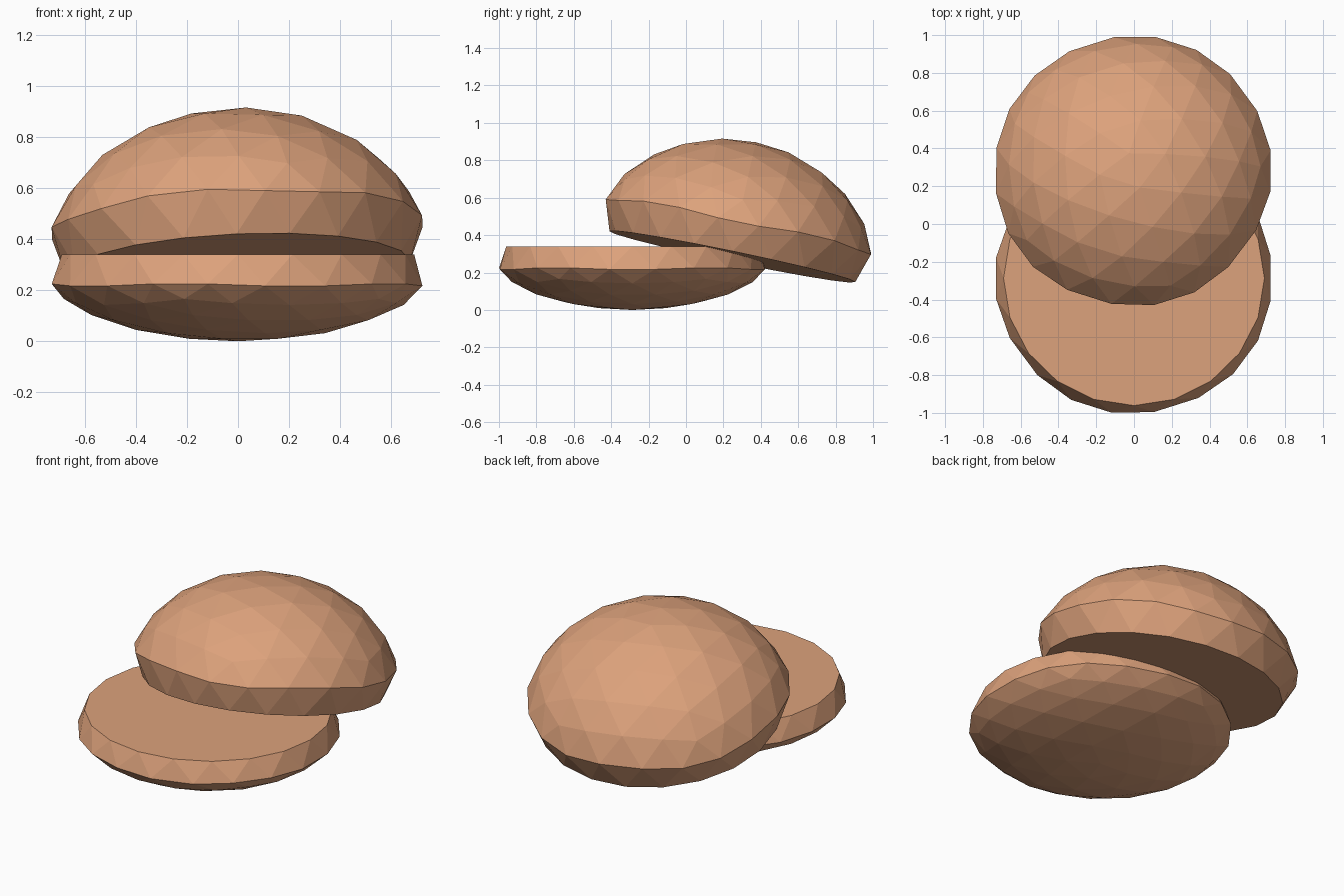
import bpy, bmesh
from math import radians
from mathutils import Matrix

if "Cube" in bpy.data.objects:
    bpy.data.objects.remove(bpy.data.objects["Cube"])

crust = bpy.data.materials.new("crust")
crust.diffuse_color = (0.72, 0.36, 0.20, 1)
crust.use_nodes = True
crust.node_tree.nodes["Principled BSDF"].inputs["Base Color"].default_value = crust.diffuse_color


def half_bun(name, side, scale, cut_scale, cut_shift, location, rotation=(0, 0, 0)):
    """Half of a squashed icosphere; side is +1 for the upper half, -1 for the lower."""
    bm = bmesh.new()
    bmesh.ops.create_icosphere(bm, subdivisions=3, radius=1)
    bmesh.ops.delete(bm, geom=[v for v in bm.verts if v.co.z * side < -0.01], context='VERTS')
    bmesh.ops.scale(bm, vec=scale, verts=bm.verts)
    # pull the cut ring inwards and close it with one flat face
    ring = [v for v in bm.verts if abs(v.co.z) < 0.001]
    for v in ring:
        v.co.x *= cut_scale
        v.co.y *= cut_scale
        v.co.z = cut_shift
    bmesh.ops.contextual_create(bm, geom=[e for e in bm.edges if e.is_boundary])
    bmesh.ops.recalc_face_normals(bm, faces=bm.faces)
    mesh = bpy.data.meshes.new(name)
    bm.to_mesh(mesh)
    bm.free()
    mesh.materials.append(crust)
    obj = bpy.data.objects.new(name, mesh)
    bpy.context.collection.objects.link(obj)
    obj.location = location
    obj.rotation_euler = rotation
    return obj


# bottom half lies flat, cut side up
half_bun("bottom_bun", -1, (0.763, 0.745, 0.30), 0.905, 0.04, (0, -0.287, 0.30))

# top half leans back on the bottom half, cut side down
half_bun("top_bun", 1, (0.763, 0.758, 0.625), 0.885, 0.0, (0, 0.248, 0.285),
         (radians(-11.7), radians(-2.5), 0))
